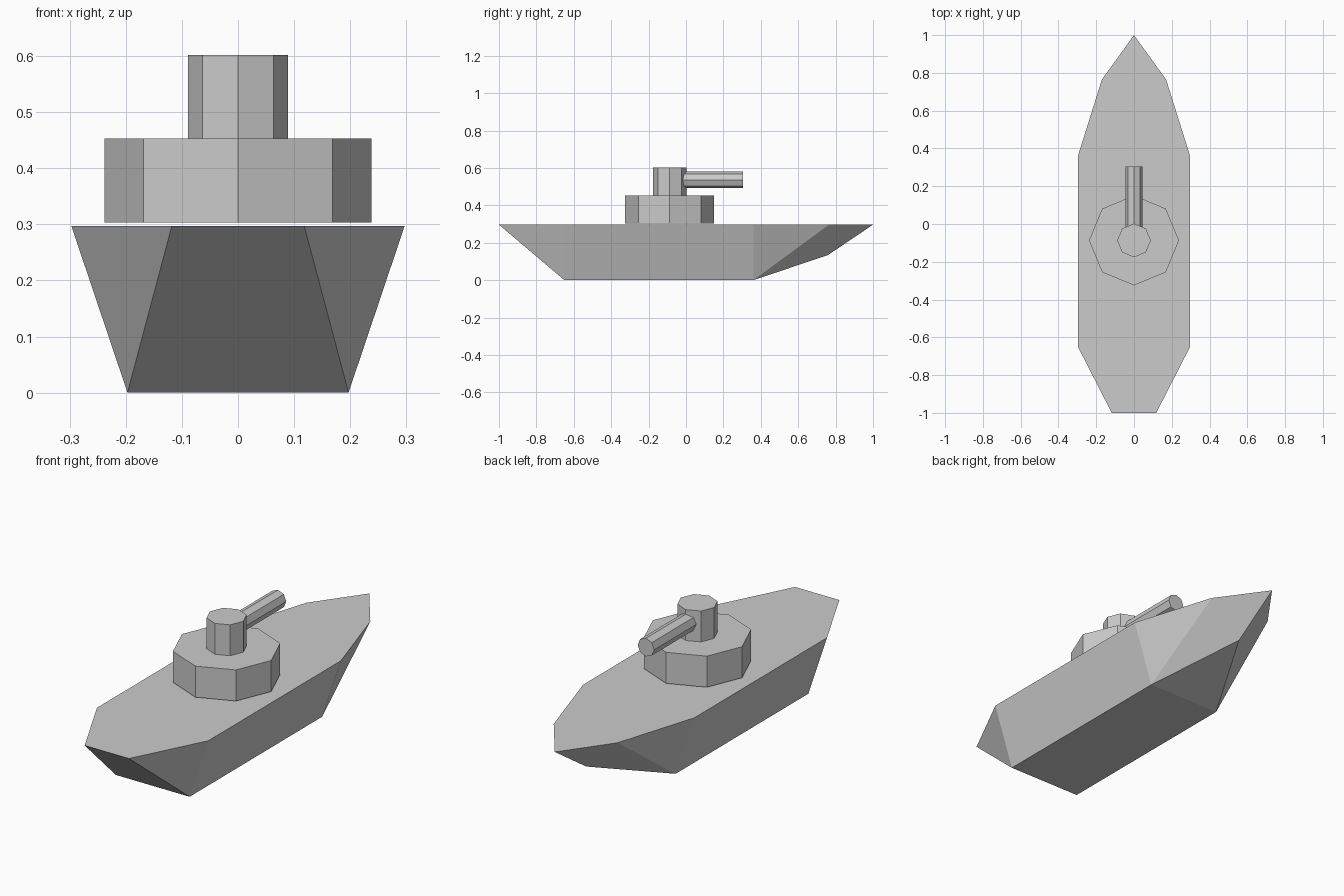
import bpy
from math import pi

if "Cube" in bpy.data.objects:
    bpy.data.objects.remove(bpy.data.objects["Cube"])


def new_object(name, verts, faces):
    mesh = bpy.data.meshes.new(name)
    mesh.from_pydata(verts, [], faces)
    mesh.update()
    obj = bpy.data.objects.new(name, mesh)
    bpy.context.collection.objects.link(obj)
    return obj


def octagon_prism(name, radius, depth, center, rotation=(0, 0, 0)):
    bpy.ops.mesh.primitive_cylinder_add(vertices=8, radius=radius, depth=depth,
                                        location=center, rotation=rotation)
    bpy.context.object.name = name


# Hull: right half, mirrored below
DECK = 0.297
half = [
    (0, 1, DECK), (0.17, 0.765, DECK), (0.297, 0.36, DECK),     # deck edge from bow
    (0.297, -0.65, DECK), (0.118, -1, DECK), (0, -1, DECK),     # deck edge to stern
    (0, -0.65, 0), (0.197, -0.65, 0),                           # bottom, rear
    (0.197, 0.36, 0), (0, 0.36, 0),                             # bottom, front
    (0, 0.76, 0.135),                                           # knuckle under the bow
]
faces = [
    (0, 5, 4, 3, 2, 1),                         # deck
    (6, 9, 8, 7),                               # bottom
    (3, 7, 8, 2), (2, 8, 1), (4, 7, 3),         # side
    (1, 8, 10, 0), (8, 9, 10),                  # bow
    (5, 6, 7, 4),                               # stern
]
hull = new_object("hull", half, faces)
mirror = hull.modifiers.new("mirror", 'MIRROR')
mirror.use_clip = True

# Turret tiers and gun barrel
octagon_prism("turret_base", 0.238, 0.15, (0, -0.087, 0.378))
octagon_prism("turret_top", 0.089, 0.149, (0, -0.087, 0.5275))
octagon_prism("gun_barrel", 0.044, 0.32, (0, 0.145, 0.536), (pi / 2, 0, 0))
